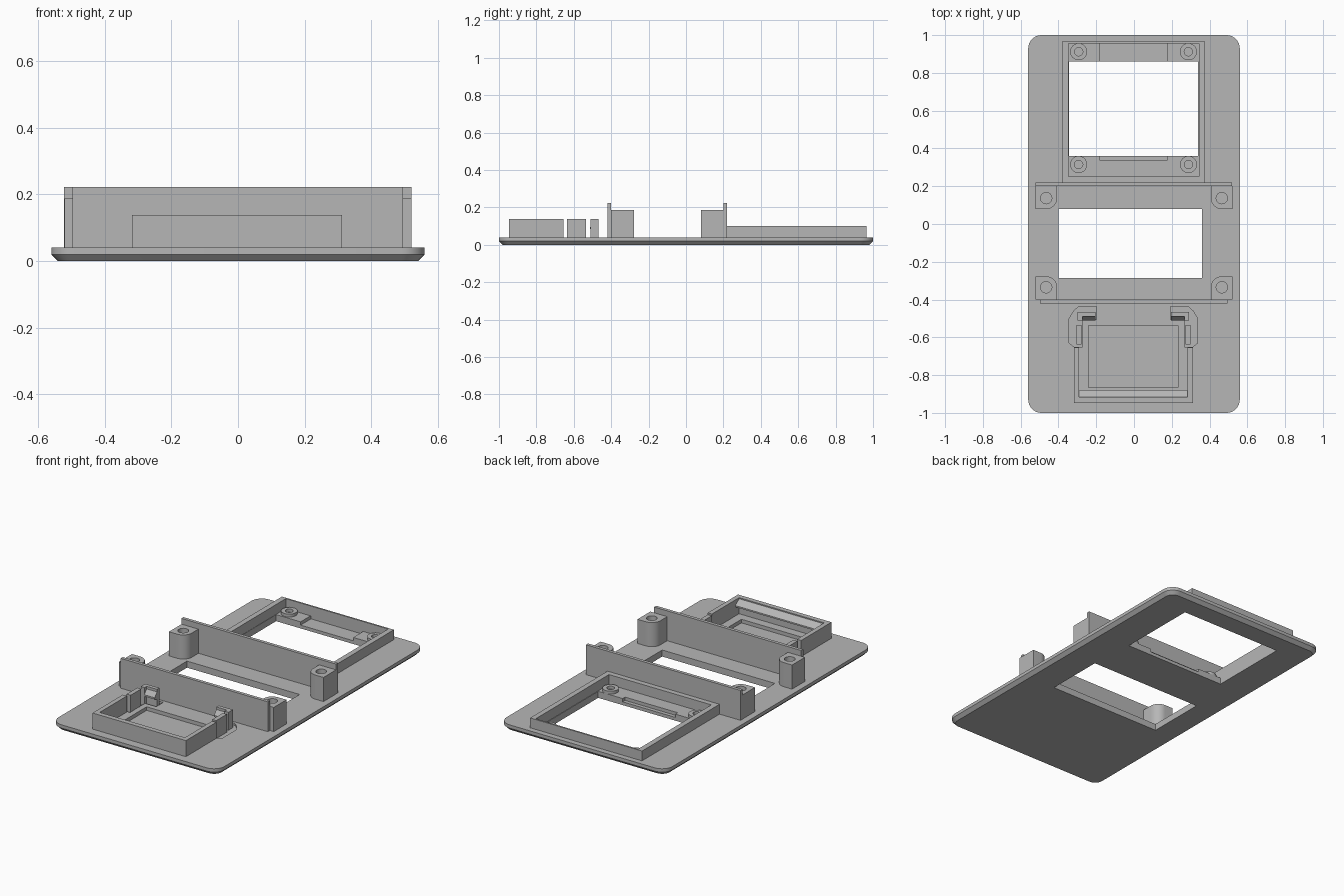
import bpy, bmesh, math

if "Cube" in bpy.data.objects:
    bpy.data.objects.remove(bpy.data.objects["Cube"])

grey = bpy.data.materials.new("matte grey")
grey.use_nodes = True
grey.diffuse_color = (0.47, 0.47, 0.47, 1)
grey.node_tree.nodes["Principled BSDF"].inputs["Base Color"].default_value = grey.diffuse_color
TOP = 0.04          # upper face of the plate
CX = -0.003         # centre line of the raised fittings


def finish(name, bm):
    bmesh.ops.recalc_face_normals(bm, faces=bm.faces[:])
    mesh = bpy.data.meshes.new(name)
    bm.to_mesh(mesh)
    bm.free()
    mesh.materials.append(grey)
    obj = bpy.data.objects.new(name, mesh)
    bpy.context.collection.objects.link(obj)
    return obj


def prism(name, points, z0, z1):
    """Extrude a flat outline upwards."""
    bm = bmesh.new()
    face = bm.faces.new([bm.verts.new((x, y, z0)) for x, y in points])
    out = bmesh.ops.extrude_face_region(bm, geom=[face])
    for v in out["geom"]:
        if isinstance(v, bmesh.types.BMVert):
            v.co.z = z1
    return finish(name, bm)


def box(name, x0, x1, y0, y1, z0, z1):
    return prism(name, [(x0, y0), (x1, y0), (x1, y1), (x0, y1)], z0, z1)


def arc(cx, cy, r, start, end, steps):
    return [(cx + r * math.cos(math.radians(start + (end - start) * i / steps)),
             cy + r * math.sin(math.radians(start + (end - start) * i / steps)))
            for i in range(steps + 1)]


def disc(name, cx, cy, r, z0, z1):
    return prism(name, arc(cx, cy, r, 0, 348.75, 31), z0, z1)


def cut(obj, cutters):
    """Subtract the cutters, then discard them."""
    bpy.context.view_layer.objects.active = obj
    for c in cutters:
        c.hide_render = True
        mod = obj.modifiers.new("cut", 'BOOLEAN')
        mod.operation, mod.solver, mod.object = 'DIFFERENCE', 'EXACT', c
        bpy.ops.object.modifier_apply(modifier=mod.name)
        bpy.data.objects.remove(c)


def smooth(obj):
    bpy.ops.object.select_all(action='DESELECT')
    obj.select_set(True)
    bpy.context.view_layer.objects.active = obj
    bpy.ops.object.shade_smooth_by_angle(angle=math.radians(30))


# Rounded plate with a bevelled lower edge
def rounded(w, d, r):
    pts = []
    for sx, sy, a in ((1, 1, 0), (-1, 1, 90), (-1, -1, 180), (1, -1, 270)):
        pts += arc(sx * (w - r), sy * (d - r), r, a, a + 90, 8)
    return pts


bm = bmesh.new()
rings = [[bm.verts.new((x, y, z)) for x, y in rounded(0.56 - inset, 1 - inset, 0.07 - inset)]
         for inset, z in ((0.02, 0), (0, 0.02), (0, TOP))]
for low, high in zip(rings, rings[1:]):
    for i in range(len(low)):
        j = (i + 1) % len(low)
        bm.faces.new((low[i], low[j], high[j], high[i]))
bm.faces.new(rings[0][::-1])
bm.faces.new(rings[-1])
plate = finish("base_plate", bm)

# Two windows, shallow recesses and the pockets around the clips
pockets = [box("upper_window", -0.345, 0.34, 0.36, 0.86, -0.1, 0.2),
           box("middle_window", -0.40, 0.36, -0.285, 0.08, -0.1, 0.2),
           box("upper_recess", -0.18, 0.175, 0.85, 0.96, 0.02, 0.2),
           box("lower_recess", -0.18, 0.175, 0.337, 0.37, 0.02, 0.2),
           box("tray_recess", -0.24, 0.232, -0.865, -0.537, 0.018, 0.2)]
for s in (-1, 1):
    outline = [(0.34, -0.63), (0.34, -0.50), (0.315, -0.46), (0.29, -0.437),
               (0.195, -0.437), (0.195, -0.505), (0.27, -0.505), (0.27, -0.65), (0.315, -0.65)]
    pockets.append(prism("clip_pocket", [(CX + s * x, y) for x, y in outline], 0.028, 0.2))
cut(plate, pockets)
smooth(plate)

# Frame around the upper window
frame = box("window_frame", -0.38, 0.375, 0.22, 0.966, TOP, 0.10)
cut(frame, [box("frame_inside", -0.347, 0.343, 0.252, 0.956, 0, 0.2)])

# Screw bosses inside the frame
for x in (-0.293, 0.288):
    for y in (0.315, 0.912):
        boss = disc("frame_screw_boss", x, y, 0.045, 0.035, 0.058)
        cut(boss, [disc("screw_hole", x, y, 0.022, TOP, 0.2)])
        smooth(boss)

# Cross walls either side of the middle window
box("back_cross_wall", -0.522, 0.52, 0.20, 0.22, TOP, 0.222)
box("front_cross_wall", -0.497, 0.495, -0.42, -0.40, TOP, 0.222)

# Screw posts: square towards the wall and outside, round towards the window
for sx in (-1, 1):
    for sy, cy, wall in ((1, 0.137, 0.20), (-1, -0.335, -0.40)):
        r = 0.058
        cx = sx * 0.465
        curve = [(cx - sx * dx, cy - sy * dy) for dx, dy in arc(0, 0, r, 0, 90, 10)]
        edge = sx * 0.521
        outline = [(cx - sx * r, wall)] + curve + [(edge, cy - sy * r), (edge, wall)]
        post = prism("screw_post", outline, TOP, 0.187)
        cut(post, [disc("screw_hole", cx, cy, 0.03, 0.06, 0.3)])
        smooth(post)

# Three-sided tray at the front
outer, inner = 0.315, 0.287
u_shape = [(-outer, -0.655), (-outer, -0.947), (outer, -0.947), (outer, -0.655),
           (inner, -0.655), (inner, -0.917), (-inner, -0.917), (-inner, -0.655)]
prism("tray_wall", [(CX + x, y) for x, y in u_shape], TOP, 0.138)

# Sloping retaining lip on the inside of the tray's front wall
bm = bmesh.new()
profile = ((-0.918, 0.095), (-0.88, 0.095), (-0.88, 0.104), (-0.918, 0.132))
ends = [[bm.verts.new((CX + x, y, z)) for y, z in profile] for x in (-inner, inner)]
for i in range(4):
    j = (i + 1) % 4
    bm.faces.new((ends[0][i], ends[0][j], ends[1][j], ends[1][i]))
bm.faces.new(ends[0])
bm.faces.new(ends[1])
finish("tray_lip", bm)

# Side clips and end catches
for s in (-1, 1):
    def side_box(name, x0, x1, *rest):
        a, b = sorted((CX + s * x0, CX + s * x1))
        return box(name, a, b, *rest)

    side_box("side_clip", 0.275, 0.302, -0.637, -0.535, 0.02, 0.138)
    side_box("end_catch", 0.20, 0.27, -0.49, -0.467, 0.02, 0.138)
    side_box("end_catch_rib", 0.27, 0.295, -0.51, -0.467, 0.02, 0.138)
    bm = bmesh.new()
    hook = ((-0.488, 0.075), (-0.512, 0.085), (-0.512, 0.095), (-0.488, 0.125))
    ends = [[bm.verts.new((CX + s * x, y, z)) for y, z in hook] for x in (0.20, 0.27)]
    for i in range(4):
        j = (i + 1) % 4
        bm.faces.new((ends[0][i], ends[0][j], ends[1][j], ends[1][i]))
    bm.faces.new(ends[0])
    bm.faces.new(ends[1])
    finish("catch_hook", bm)
